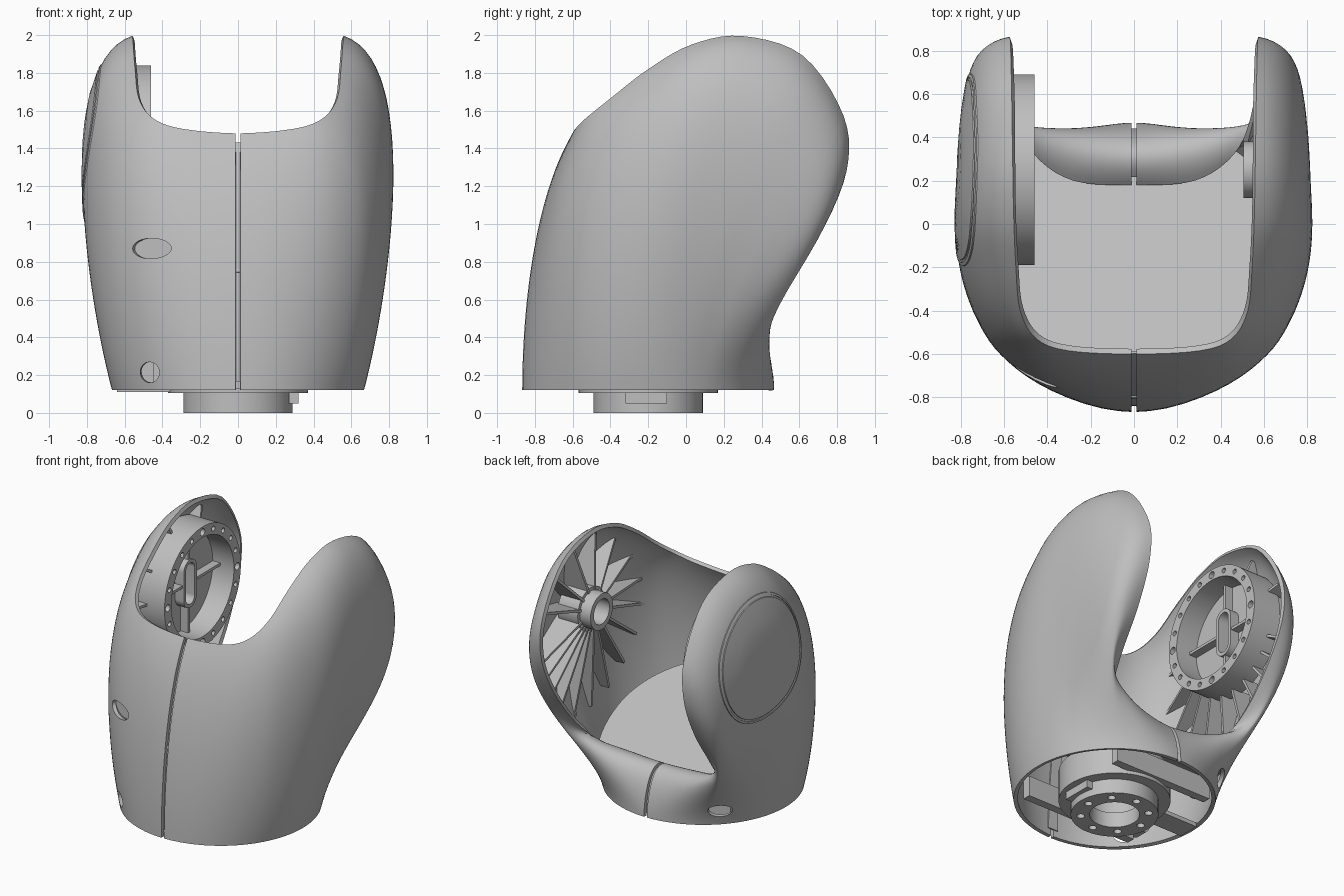
import bpy, bmesh, math
from mathutils import Vector, Matrix
from mathutils.bvhtree import BVHTree

cube = bpy.data.objects.get("Cube")
if cube:
    bpy.data.objects.remove(cube)

grey = bpy.data.materials.new("matte grey")
grey.use_nodes = True
tone = (0.52, 0.52, 0.52, 1)
grey.diffuse_color = tone
for node in grey.node_tree.nodes:
    if node.type == 'BSDF_PRINCIPLED':
        node.inputs["Base Color"].default_value = tone
        node.inputs["Roughness"].default_value = 0.6

parts = []
BASE_Y, BASE_R, BASE_Z = -0.2, 0.667, 0.12    # round foot of the shell
PIVOT_Y, PIVOT_Z = 0.25, 1.4                  # axis through both arms


def build(name, bm, keep=True, recalc=True):
    if recalc:
        bmesh.ops.recalc_face_normals(bm, faces=bm.faces)
    mesh = bpy.data.meshes.new(name)
    bm.to_mesh(mesh)
    bm.free()
    obj = bpy.data.objects.new(name, mesh)
    bpy.context.collection.objects.link(obj)
    mesh.materials.append(grey)
    if keep:
        parts.append(obj)
    return obj


def modify(obj, kind, **settings):
    mod = obj.modifiers.new(kind.lower(), kind)
    for key, value in settings.items():
        setattr(mod, key, value)
    bpy.context.view_layer.objects.active = obj
    bpy.ops.object.modifier_apply(modifier=mod.name)


def cut(obj, cutter_bm):
    cutter = build("cutter", cutter_bm, keep=False)
    cutter.hide_render = True
    modify(obj, 'BOOLEAN', object=cutter, operation='DIFFERENCE', solver='EXACT')
    bpy.data.objects.remove(cutter)


def add_tube(bm, start, outer, inner, length, axis, stretch=0, n=64):
    """Hollow (or solid, when inner is 0) cylinder; stretch makes it a slot."""
    def ring(r, t):
        verts = []
        for k in range(n):
            a = math.tau * (k + 0.5) / n
            u, v = r * math.cos(a), r * math.sin(a)
            v += math.copysign(stretch, v)
            p = {'X': (t, u, v), 'Y': (u, t, v), 'Z': (u, v, t)}[axis]
            verts.append(bm.verts.new(Vector(start) + Vector(p)))
        return verts
    rings = [ring(outer, 0), ring(outer, length)]
    if inner:
        rings += [ring(inner, length), ring(inner, 0)]
        pairs = [(i, (i + 1) % 4) for i in range(4)]
    else:
        pairs = [(0, 1)]
        for r in rings:
            bm.faces.new(r)
    for i, j in pairs:
        for k in range(n):
            m = (k + 1) % n
            bm.faces.new((rings[i][k], rings[i][m], rings[j][m], rings[j][k]))


def tube(name, *args, **kw):
    bm = bmesh.new()
    add_tube(bm, *args, **kw)
    return build(name, bm)


def box(name, low, high):
    low, high = Vector(low), Vector(high)
    bm = bmesh.new()
    place = Matrix.Translation((low + high) / 2) @ Matrix.Diagonal((*(high - low), 1))
    bmesh.ops.create_cube(bm, size=1, matrix=place)
    return build(name, bm)


# Shell columns, front to back: foot angle, rim point, handle below the rim
columns = [
    (0, 0, -.60, 1.48, 0, -.80, 1.15),
    (30, .30, -.585, 1.505, .45, -.74, 1.2),
    (50, .45, -.53, 1.56, .70, -.58, 1.3),
    (65, .525, -.40, 1.665, .82, -.39, 1.5),
    (78, .545, -.20, 1.82, .92, -.15, 1.68),
    (92, .555, .03, 1.95, .97, .08, 1.83),
    (104, .56, .30, 1.995, .98, .35, 1.84),
    (114, .565, .62, 1.89, .99, .60, 1.65),
    (122, .57, .835, 1.57, .97, .78, 1.35),
    (130, .575, .85, 1.28, .93, .78, 1.08),
    (138, .565, .72, .98, .82, .71, .86),
    (148, .54, .50, .68, .70, .56, .66),
    (159, .46, .32, .50, .54, .51, .64),
    (171, .28, .20, .41, .30, .43, .60),
    (180, 0, .18, .38, 0, .38, .58),
]


def mirrored(c, about):
    return (about - c[0], -c[1], c[2], c[3], -c[4], c[5], c[6])


def smooth_columns(steps):
    pts = [mirrored(columns[1], 0)] + columns + [mirrored(columns[-2], 360)]
    out = []
    for i in range(1, len(pts) - 2):
        for s in range(steps):
            t = s / steps
            out.append([0.5 * (2 * b + (c - a) * t + (2 * a - 5 * b + 4 * c - d) * t * t
                               + (3 * b - a - 3 * c + d) * t ** 3)
                        for a, b, c, d in zip(*pts[i - 1:i + 3])])
    return out + [list(columns[-1])]


def column_curve(column, rows=28):
    """Points from the foot up to the rim along one column."""
    a = math.radians(column[0])
    foot = Vector((BASE_R * math.sin(a), BASE_Y - BASE_R * math.cos(a), BASE_Z))
    rim, handle = Vector(column[1:4]), Vector(column[4:])
    lift = foot + Vector((foot.x * 0.22, 0, 0.1 + 0.25 * (rim.z - BASE_Z)))
    steps = [(j / rows, 1 - j / rows) for j in range(rows + 1)]
    return [foot * s ** 3 + lift * 3 * s * s * t + handle * 3 * s * t * t + rim * t ** 3
            for t, s in steps]


def strip_faces(bm, lines):
    for a, b in zip(lines, lines[1:]):
        for j in range(len(a) - 1):
            bm.faces.new((a[j], b[j], b[j + 1], a[j + 1]))


def shell_half(side):
    bm = bmesh.new()
    strip_faces(bm, [[bm.verts.new((side * max(p.x, 0.012), p.y, p.z)) for p in column_curve(c)]
                     for c in smooth_columns(5)])
    if side < 0:
        bmesh.ops.reverse_faces(bm, faces=bm.faces)
    return bm


probe = shell_half(1)
surface = BVHTree.FromBMesh(probe)
probe.free()


def shell_x(y, z):
    hit = surface.ray_cast(Vector((0, y, z)), Vector((1, 0, 0)))[0]
    return hit.x if hit else None


# Two shell halves with an open seam between them
for name, side in (("left_shell", 1), ("right_shell", -1)):
    shell = build(name, shell_half(side), recalc=False)
    modify(shell, 'SOLIDIFY', thickness=0.028, offset=-1)

# Lips that close the seams from inside
for name, column, inward in (("front_seam_lip", columns[0], 1), ("back_seam_lip", columns[-1], -1)):
    bm = bmesh.new()
    curve = column_curve(column)
    line = []
    for before, p, after in zip(curve, curve[1:], curve[2:]):
        along = (after - before).normalized()
        line.append(p + Vector((0, along.z, -along.y)) * 0.032 * inward)
    strip_faces(bm, [[bm.verts.new((x, p.y, p.z)) for p in line] for x in (-.04, .04)])
    modify(build(name, bm), 'SOLIDIFY', thickness=0.01, offset=0)

# Screw holes in the right half, with pockets behind them
holes = bmesh.new()
for spot, size in (((-.45, -.69, .87), (.115, .12, .055)),
                   ((-.465, -.68, .215), (.055, .12, .055)),
                   ((-.48, .28, .24), (.07, .12, .055))):
    bmesh.ops.create_uvsphere(holes, u_segments=32, v_segments=16, radius=1,
                              matrix=Matrix.Translation(spot) @ Matrix.Diagonal((*size, 1)))
cut(shell, holes)
tube("upper_screw_pocket", (-.45, -.62, .87), .1, 0, .04, 'Y')
tube("lower_screw_pocket", (-.465, -.56, .215), .055, 0, .1, 'Y')
tube("back_screw_pocket", (-.46, .05, .24), .055, 0, .1, 'Y')

# Round cover on the outside of the right arm, following the shell
bm = bmesh.new()
rings, n = [], 72
for radius, raise_by in ((.445, -.01), (.443, .006), (.428, .006), (.426, -.004), (.416, -.004),
                         (.414, .006), (.3, .006), (.2, .006), (.1, .006), (0, .006)):
    ring = []
    for k in range(n + 1):
        a = math.tau * (k % n) / n
        y, z = PIVOT_Y + radius * math.cos(a), PIVOT_Z + radius * math.sin(a)
        ring.append(bm.verts.new((-(shell_x(y, z) or .7) - raise_by, y, z)))
    rings.append(ring)
strip_faces(bm, rings)
bmesh.ops.remove_doubles(bm, verts=bm.verts, dist=1e-5)
build("round_cover", bm)


def fins(name, side, angles, r0, r1, x0, x1):
    """Radial ribs that reach from an inner edge out to the shell."""
    bm = bmesh.new()
    for angle in angles:
        a, last = math.radians(angle), None
        for i in range(13):
            f = i / 12
            r = r0 + (r1 - r0) * f
            y, z = PIVOT_Y + r * math.cos(a), PIVOT_Z + r * math.sin(a)
            out = shell_x(y, z)
            if out is None or out < 0.67:
                break
            edge = min(x0 + (x1 - x0) * f, out - 0.03)
            pair = [bm.verts.new((side * x, y, z)) for x in (edge, out - 0.014)]
            if last:
                bm.faces.new((last[0], last[1], pair[1], pair[0]))
            last = pair
    obj = build(name, bm)
    modify(obj, 'SOLIDIFY', thickness=0.018, offset=0)


# Left arm: bearing boss and fan of ribs
tube("bearing_boss", (.505, PIVOT_Y, PIVOT_Z), .13, .09, .25, 'X')
tube("boss_collar", (.59, PIVOT_Y, PIVOT_Z), .155, .12, .16, 'X')
fins("left_lower_ribs", 1, range(185, 345, 15), .13, .8, .58, .68)
fins("left_upper_ribs", 1, range(15, 180, 30), .13, .7, .58, .68)

# Right arm: drilled mounting ring, recessed plate with slot, ribs
ring = tube("mounting_ring", (-.68, PIVOT_Y, PIVOT_Z), .44, .36, .22, 'X', n=96)
drills = bmesh.new()
for k in range(20):
    a = math.tau * k / 20
    add_tube(drills, (-.52, PIVOT_Y + .4 * math.cos(a), PIVOT_Z + .4 * math.sin(a)),
             .026 if k % 5 == 0 else .018, 0, .1, 'X', n=16)
cut(ring, drills)
plate = tube("recessed_plate", (-.66, PIVOT_Y, PIVOT_Z), .37, 0, .03, 'X')
slot = bmesh.new()
add_tube(slot, (-.7, PIVOT_Y, PIVOT_Z), .05, 0, .2, 'X', stretch=.1)
cut(plate, slot)
tube("slot_frame", (-.65, PIVOT_Y, PIVOT_Z), .075, .05, .09, 'X', stretch=.1)
for sign, word in ((-1, "front"), (1, "back")):
    ends = sorted((PIVOT_Y + sign * .07, PIVOT_Y + sign * .37))
    box(word + "_cross_rib", (-.65, ends[0], PIVOT_Z - .01), (-.57, ends[1], PIVOT_Z + .01))
for sign, word in ((-1, "lower"), (1, "upper")):
    ends = sorted((PIVOT_Z + sign * .17, PIVOT_Z + sign * .37))
    box(word + "_cross_rib", (-.65, PIVOT_Y - .01, ends[0]), (-.57, PIVOT_Y + .01, ends[1]))
fins("right_lower_ribs", -1, range(200, 345, 15), .43, .8, .6, .68)
fins("right_upper_ribs", -1, (20, 65, 110, 150, 180), .43, .7, .6, .66)

# Sloping inner floor
bm = bmesh.new()
edge = []
for k in range(72):
    a = math.tau * k / 72
    reach = .75 if math.sin(a) > 0 else .62
    y = min(reach * math.sin(a) - .18, .36)
    edge.append(bm.verts.new((.67 * math.cos(a), y, .385 - .4 * (y - .15))))
bm.faces.new(edge)
floor = build("inner_floor", bm)
modify(floor, 'SOLIDIFY', thickness=0.02, offset=-1)

# Foot: drilled flange, collar, tab and cross beams
flange = tube("foot_flange", (0, BASE_Y, 0), .29, .165, .11, 'Z')
bolts = bmesh.new()
for k in range(8):
    a = math.tau * k / 8
    add_tube(bolts, (.225 * math.cos(a), BASE_Y + .225 * math.sin(a), -.05), .026, 0, .11, 'Z', n=20)
cut(flange, bolts)
tube("foot_collar", (0, BASE_Y, .105), .37, .19, .22, 'Z')
box("foot_tab", (.27, -.32, .05), (.32, -.1, .11))
box("foot_plate", (-.64, -.28, .11), (-.3, -.12, .14))
box("back_beam", (-.49, .13, .13), (.3, .19, .28))
box("front_beam", (-.45, -.6, .13), (.45, -.54, .28))

bpy.ops.object.select_all(action='DESELECT')
for obj in parts:
    obj.select_set(True)
bpy.context.view_layer.objects.active = parts[0]
bpy.ops.object.shade_smooth_by_angle(angle=math.radians(35))
